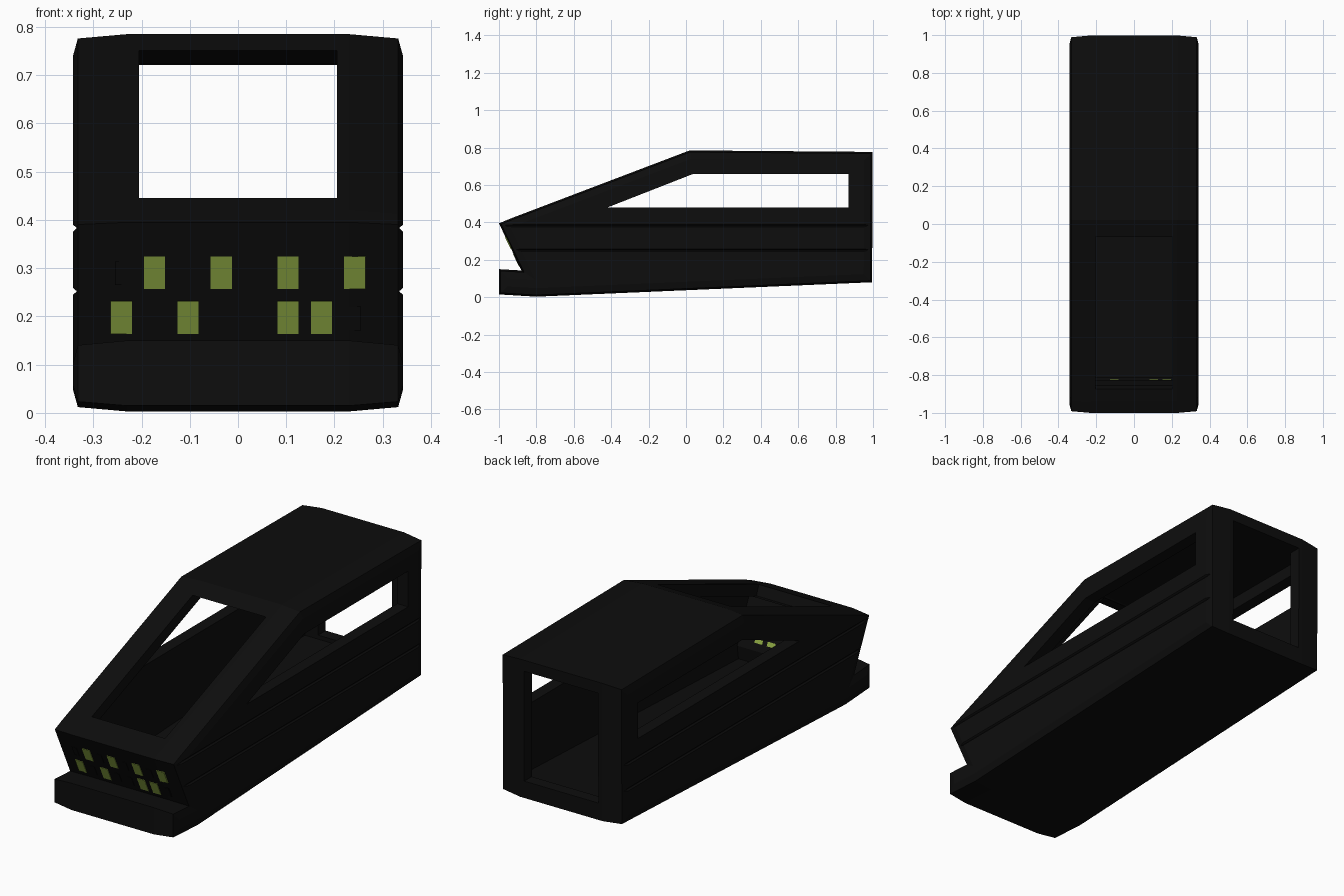
import bpy, bmesh
from mathutils import Vector

if "Cube" in bpy.data.objects:
    bpy.data.objects.remove(bpy.data.objects["Cube"])


def material(name, rgb):
    m = bpy.data.materials.new(name)
    m.diffuse_color = (*rgb, 1)
    m.use_nodes = True
    m.node_tree.nodes["Principled BSDF"].inputs["Base Color"].default_value = m.diffuse_color
    return m


BLACK = material("matte_black", (0.004, 0.004, 0.004))
GREEN = material("lamp_green", (0.28, 0.41, 0.06))


def inset(pts, d):
    """Move a counter-clockwise (y, z) outline inwards by d with mitred corners."""
    out = []
    for i, p in enumerate(pts):
        p = Vector(p)
        e1 = (p - Vector(pts[i - 1])).normalized()
        e2 = (Vector(pts[(i + 1) % len(pts)]) - p).normalized()
        n1, n2 = Vector((-e1.y, e1.x)), Vector((-e2.y, e2.x))
        out.append(p + (n1 + n2) * (d / (1 + n1.dot(n2))))
    return out


def loft(name, sections, mat):
    """Skin a list of (x, outline) sections into a closed solid."""
    bm = bmesh.new()
    rings = [[bm.verts.new((x, p[0], p[1])) for p in pts] for x, pts in sections]
    for a, b in zip(rings, rings[1:]):
        n = len(a)
        for i in range(n):
            j = (i + 1) % n
            bm.faces.new((a[i], a[j], b[j], b[i]))
    bm.faces.new(rings[0])
    bm.faces.new(rings[-1])
    bmesh.ops.recalc_face_normals(bm, faces=bm.faces)
    me = bpy.data.meshes.new(name)
    bm.to_mesh(me)
    bm.free()
    me.materials.append(mat)
    ob = bpy.data.objects.new(name, me)
    bpy.context.collection.objects.link(ob)
    return ob


def prism(name, pts, x0, x1, mat=BLACK):
    return loft(name, [(x0, pts), (x1, pts)], mat)


def cut(target, cutter):
    mod = target.modifiers.new("cut", 'BOOLEAN')
    mod.operation = 'DIFFERENCE'
    mod.solver = 'EXACT'
    mod.object = cutter
    deps = bpy.context.evaluated_depsgraph_get()
    me = bpy.data.meshes.new_from_object(target.evaluated_get(deps))
    target.modifiers.clear()
    target.data = me
    bpy.data.objects.remove(cutter)


# Outer body: side profile lofted across the width with softened corners
PROFILE = [(-1, 0.015), (-0.8, 0.003), (0.995, 0.08), (0.998, 0.777), (0.02, 0.785),
           (-0.94, 0.42), (-1, 0.395), (-0.88, 0.143), (-1, 0.15)]
STATIONS = [(0.23, 0), (0.332, 0.009), (0.342, 0.045)]
sections = [(-x, inset(PROFILE, d)) for x, d in reversed(STATIONS)]
sections += [(x, inset(PROFILE, d)) for x, d in STATIONS]
body = loft("body_shell", sections, BLACK)

# Hollow cabin
cut(body, prism("cabin_cutter", [(-0.82, 0.07), (0.935, 0.145), (0.935, 0.722), (0.03, 0.727),
                                 (-0.91, 0.37), (-0.81, 0.14)], -0.281, 0.281))
# Side windows on both sides
cut(body, prism("side_window_cutter", [(-0.42, 0.48), (0.87, 0.48), (0.87, 0.66), (0.04, 0.66)],
                -0.5, 0.5))
# Windscreen opening
cut(body, prism("windscreen_cutter", [(-0.855, 0.395), (0.0, 0.6), (0.02, 0.724), (-0.07, 0.751),
                                      (-0.1, 0.84), (-0.9, 0.51)], -0.205, 0.205))
# Rear opening
cut(body, prism("rear_cutter", [(0.8, 0.165), (1.1, 0.165), (1.1, 0.721), (0.8, 0.721)],
                -0.207, 0.207))
# Two shallow grooves along each flank
for z in (0.383, 0.252):
    for s in (-1, 1):
        outer = [(-1.1, z - 0.014), (1.1, z - 0.014), (1.1, z + 0.014), (-1.1, z + 0.014)]
        inner = [(-1.1, z - 0.001), (1.1, z - 0.001), (1.1, z + 0.001), (-1.1, z + 0.001)]
        cut(body, loft("groove_cutter", [(s * 0.35, outer), (s * 0.335, inner)], BLACK))


# Front lamp panel: two rows of eight cells, some lit
def wall_y(z):
    return -0.88 - (z - 0.143) * 0.12 / 0.252


ROWS = [(0.257, 0.324, "01010101"), (0.163, 0.231, "10100110")]
for row, (z0, z1, pattern) in enumerate(ROWS):
    for i, lit in enumerate(pattern):
        x = (i - 3.5) * 0.0692
        if lit == "1":
            pts = [(wall_y(z0) - 0.003, z0), (wall_y(z0) + 0.066, z0 + 0.01),
                   (wall_y(z1) + 0.066, z1 + 0.01), (wall_y(z1) - 0.003, z1)]
            prism(f"lit_lamp_{row}_{i}", pts, x - 0.022, x + 0.022, GREEN)
        else:
            a, b = z0 + 0.008, z1 - 0.01
            pts = [(wall_y(a) - 0.002, a), (wall_y(a) + 0.003, a),
                   (wall_y(b) + 0.003, b), (wall_y(b) - 0.002, b)]
            prism(f"unlit_lamp_{row}_{i}", pts, x - 0.013, x + 0.013)
